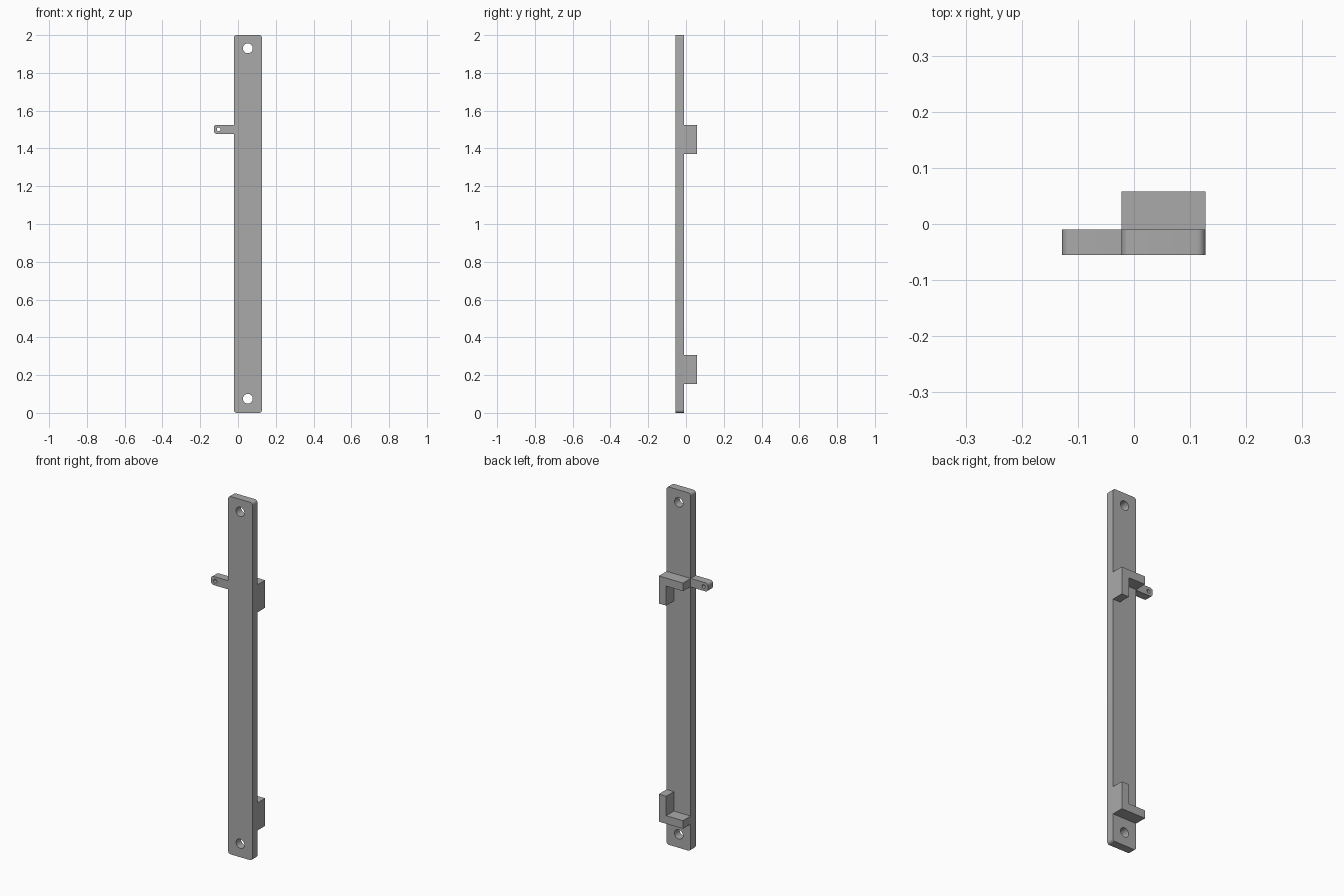
import bpy, bmesh, math
from mathutils import Matrix, Vector

cube = bpy.data.objects.get("Cube")
if cube:
    bpy.data.objects.remove(cube, do_unlink=True)

grey = bpy.data.materials.new("plain grey")
grey.use_nodes = True
grey.diffuse_color = (0.4, 0.4, 0.4, 1)
grey.node_tree.nodes["Principled BSDF"].inputs["Base Color"].default_value = grey.diffuse_color

FRONT, FACE, BACK = -0.055, -0.01, 0.058   # depths of plate front, plate back, hook back
LEFT, RIGHT = -0.022, 0.127                # plate sides
ARM = 0.045                                # hook thickness


def finish(name, bm):
    bmesh.ops.recalc_face_normals(bm, faces=bm.faces)
    mesh = bpy.data.meshes.new(name)
    bm.to_mesh(mesh)
    bm.free()
    mesh.materials.append(grey)
    obj = bpy.data.objects.new(name, mesh)
    bpy.context.collection.objects.link(obj)
    return obj


def prism(name, outline, y0, y1, round_corners=(), radius=0.015):
    """Extrude an x-z outline from y0 to y1, rounding the chosen corners."""
    bm = bmesh.new()
    face = bm.faces.new([bm.verts.new((x, y0, z)) for x, z in outline])
    new = bmesh.ops.extrude_face_region(bm, geom=[face])["geom"]
    bmesh.ops.translate(bm, verts=[g for g in new if isinstance(g, bmesh.types.BMVert)],
                        vec=(0, y1 - y0, 0))
    corners = [outline[i] for i in round_corners]
    edges = [e for e in bm.edges
             if abs(e.verts[0].co.y - e.verts[1].co.y) > 0.001
             and any((Vector((e.verts[0].co.x, e.verts[0].co.z)) - Vector(c)).length < 0.001
                     for c in corners)]
    if edges:
        bmesh.ops.bevel(bm, geom=edges, offset=radius, segments=6, profile=0.5, affect='EDGES')
    return finish(name, bm)


def box(x0, x1, z0, z1):
    return [(x0, z0), (x1, z0), (x1, z1), (x0, z1)]


def drill(obj, x, z, radius):
    """Cut a round hole through the part along y."""
    bm = bmesh.new()
    bmesh.ops.create_cone(bm, cap_ends=True, segments=32, radius1=radius, radius2=radius, depth=0.3,
                          matrix=Matrix.Translation((x, 0, z)) @ Matrix.Rotation(math.pi / 2, 4, 'X'))
    cutter = finish("hole_cutter", bm)
    cutter.hide_render = True
    mod = obj.modifiers.new("hole", 'BOOLEAN')
    mod.operation, mod.solver, mod.object = 'DIFFERENCE', 'EXACT', cutter
    bpy.context.view_layer.objects.active = obj
    bpy.ops.object.modifier_apply(modifier=mod.name)
    bpy.data.objects.remove(cutter, do_unlink=True)


# Long mounting plate with a screw hole at each end
plate = prism("mounting_plate", box(LEFT, RIGHT, 0, 2), FRONT, FACE, range(4))
for z in (0.075, 1.93):
    drill(plate, 0.052, z, 0.026)

# Small side tab with a pin hole
tab = prism("side_tab", box(-0.128, LEFT, 1.477, 1.525), FRONT, FACE, (0, 3))
drill(tab, -0.102, 1.501, 0.01)

# L-shaped hooks on the back, mirrored top to bottom
for name, z, way in (("upper_hook", 1.525, -1), ("lower_hook", 0.152, 1)):
    inner, tip = z + way * ARM, z + way * 0.154
    prism(name, [(LEFT, z), (RIGHT, z), (RIGHT, tip), (RIGHT - ARM, tip),
                 (RIGHT - ARM, inner), (LEFT, inner)], FACE, BACK)

# Smooth the rounded corners and hole walls, keeping edges sharp
bpy.ops.object.select_all(action='DESELECT')
for obj in (plate, tab):
    obj.select_set(True)
bpy.context.view_layer.objects.active = plate
bpy.ops.object.shade_smooth_by_angle(angle=math.radians(30))
